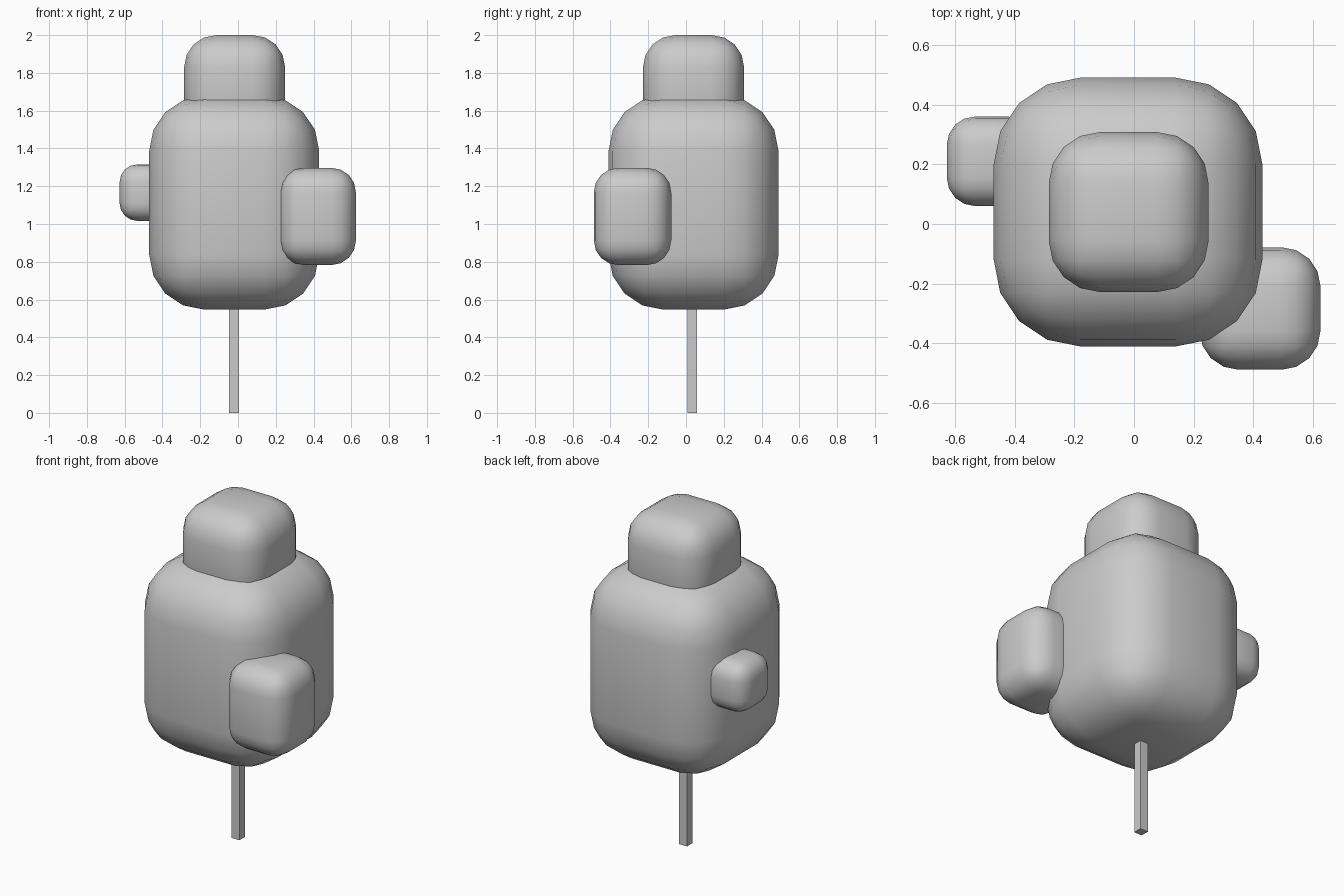
import bpy
import math

default_cube = bpy.data.objects.get("Cube")
if default_cube:
    bpy.data.objects.remove(default_cube, do_unlink=True)

# One plain grey for every part
grey = bpy.data.materials.new("plain grey")
grey.use_nodes = True
colour = (0.6, 0.6, 0.6, 1.0)
grey.diffuse_color = colour
grey.node_tree.nodes["Principled BSDF"].inputs["Base Color"].default_value = colour


def block(name, centre, size, radius=0.0):
    """Box with optional rounded edges, smooth-shaded when rounded."""
    bpy.ops.mesh.primitive_cube_add(size=1, location=centre)
    obj = bpy.context.object
    obj.name = name
    obj.scale = size
    bpy.ops.object.transform_apply(location=False, rotation=False, scale=True)
    obj.data.materials.append(grey)
    if radius:
        bevel = obj.modifiers.new("rounded edges", 'BEVEL')
        bevel.width = radius
        bevel.segments = 4
        bpy.ops.object.modifier_apply(modifier=bevel.name)
        bpy.ops.object.shade_smooth_by_angle(angle=math.radians(40))
    return obj


# Trunk stick running up into the foliage
block("trunk", (-0.022, 0.033, 0.35), (0.052, 0.052, 0.70))

# Main foliage block and the smaller one on top
block("main_foliage", (-0.02, 0.04, 1.112), (0.90, 0.90, 1.13), 0.29)
block("top_foliage", (-0.018, 0.04, 1.735), (0.535, 0.535, 0.53), 0.17)

# Side clumps
block("front_left_clump", (0.422, -0.283, 1.04), (0.405, 0.41, 0.515), 0.13)
block("back_right_clump", (-0.477, 0.21, 1.166), (0.30, 0.30, 0.30), 0.095)
